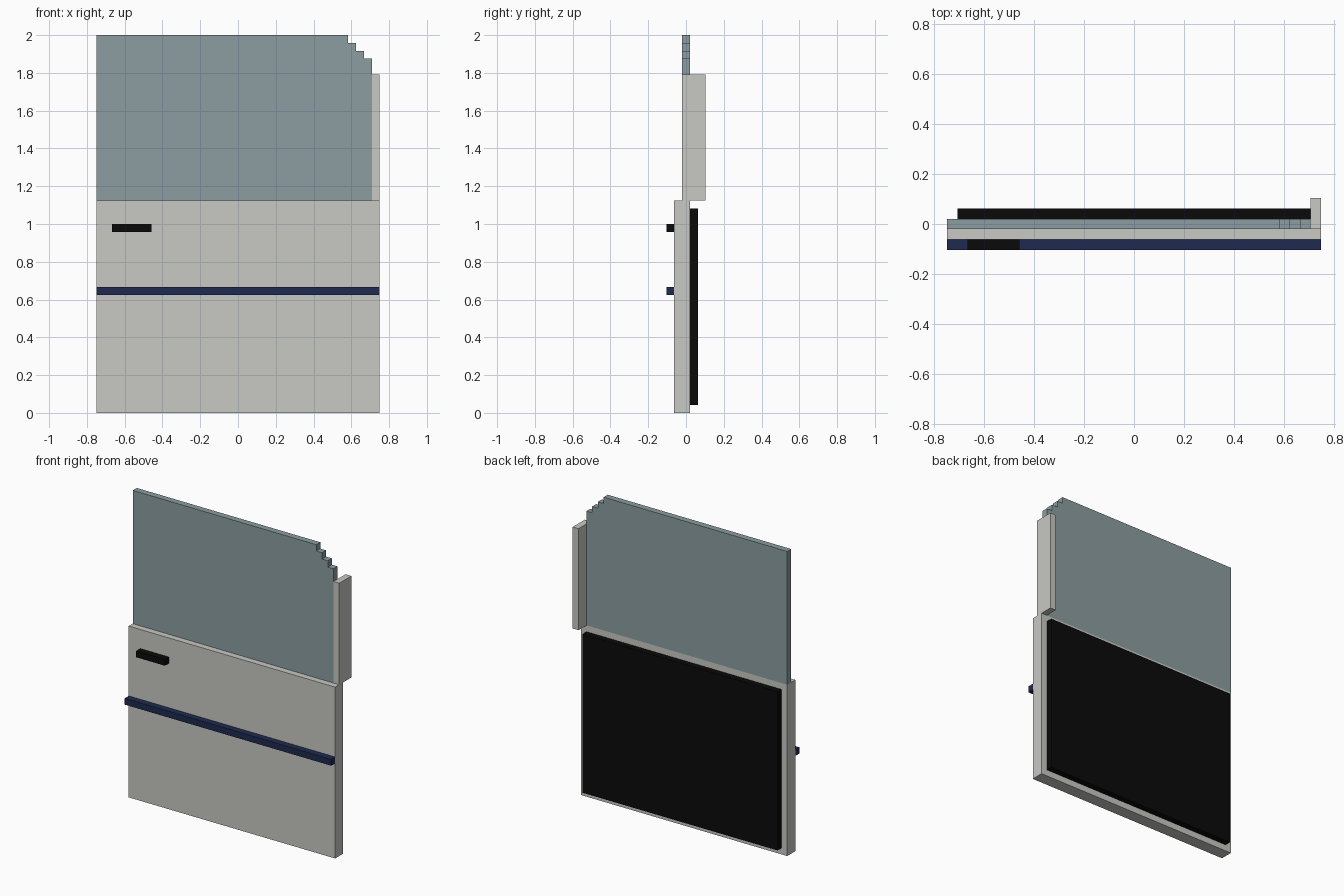
import bpy
import bmesh

if "Cube" in bpy.data.objects:
    bpy.data.objects.remove(bpy.data.objects["Cube"])

U = 1 / 24  # block size: the door is 36 x 5 x 48 blocks


def material(name, rgb):
    m = bpy.data.materials.new(name)
    m.diffuse_color = (*rgb, 1)
    m.use_nodes = True
    m.node_tree.nodes["Principled BSDF"].inputs["Base Color"].default_value = m.diffuse_color
    return m


GREY = material("light_grey_paint", (0.578, 0.578, 0.546))
GLASS = material("blue_grey_glass", (0.262, 0.337, 0.356))
NAVY = material("navy_trim", (0.013, 0.023, 0.080))
BLACK = material("black_plastic", (0.003, 0.003, 0.003))


def prism(name, outline, y0, y1, mat):
    """Extrude an x-z outline (in blocks) from y0 to y1."""
    bm = bmesh.new()
    face = bm.faces.new([bm.verts.new((x * U, y0 * U, z * U)) for x, z in outline])
    ext = bmesh.ops.extrude_face_region(bm, geom=[face])
    verts = [v for v in ext["geom"] if isinstance(v, bmesh.types.BMVert)]
    bmesh.ops.translate(bm, verts=verts, vec=(0, (y1 - y0) * U, 0))
    bmesh.ops.recalc_face_normals(bm, faces=bm.faces)
    mesh = bpy.data.meshes.new(name)
    bm.to_mesh(mesh)
    bm.free()
    mesh.materials.append(mat)
    obj = bpy.data.objects.new(name, mesh)
    bpy.context.collection.objects.link(obj)
    return obj


def box(name, x0, x1, y0, y1, z0, z1, mat):
    return prism(name, [(x0, z0), (x1, z0), (x1, z1), (x0, z1)], y0, y1, mat)


# Lower door body and the post beside the window
box("door_panel", -18, 18, -1.5, 0.5, 0, 27, GREY)
box("window_post", 17, 18, -0.5, 2.5, 27, 43, GREY)

# Window with a stepped upper corner
outline = [(-18, 27), (17, 27)]
for i in range(4):
    outline += [(17 - i, 45 + i), (16 - i, 45 + i)]
outline[-1] = (-18, 48)
prism("window_glass", outline, -0.5, 0.5, GLASS)

# Inner lining, outer strip and handle
box("inner_lining", -17, 17, 0.5, 1.5, 1, 26, BLACK)
box("side_strip", -18, 18, -2.5, -1.5, 15, 16, NAVY)
box("door_handle", -16, -11, -2.5, -1.5, 23, 24, BLACK)
